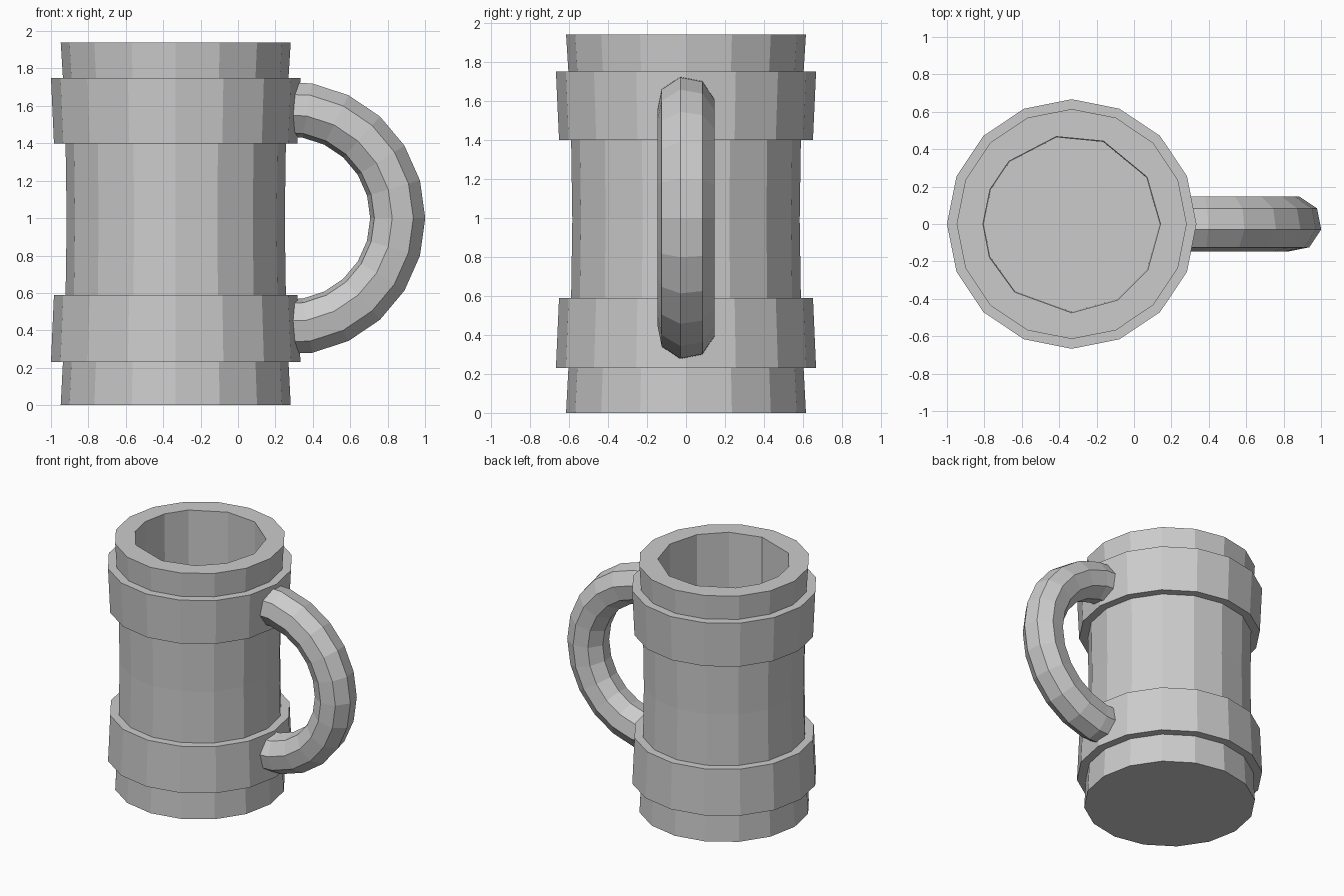
import bpy, bmesh
from math import sin, cos, radians, pi

if "Cube" in bpy.data.objects:
    bpy.data.objects.remove(bpy.data.objects["Cube"])

SIDES = 16
BODY_X = -0.333

grey = bpy.data.materials.new("plain grey")
grey.use_nodes = True
colour = (0.6, 0.6, 0.6, 1)
grey.diffuse_color = colour
grey.node_tree.nodes["Principled BSDF"].inputs["Base Color"].default_value = colour


def finish(bm, name):
    bmesh.ops.recalc_face_normals(bm, faces=bm.faces)
    mesh = bpy.data.meshes.new(name)
    bm.to_mesh(mesh)
    bm.free()
    mesh.materials.append(grey)
    obj = bpy.data.objects.new(name, mesh)
    bpy.context.collection.objects.link(obj)
    return obj


def loft(name, rings):
    """Skin a list of point rings and cap both ends."""
    bm = bmesh.new()
    loops = [[bm.verts.new(p) for p in ring] for ring in rings]
    for a, b in zip(loops, loops[1:]):
        n = len(a)
        for i in range(n):
            j = (i + 1) % n
            bm.faces.new((a[i], a[j], b[j], b[i]))
    bm.faces.new(loops[0][::-1])
    bm.faces.new(loops[-1])
    return finish(bm, name)


def ring(radius, z, angles):
    return [(BODY_X + radius * cos(a), radius * sin(a), z) for a in angles]


even = [2 * pi * i / SIDES for i in range(SIDES)]

# Barrel with raised bands, slightly waisted
profile = [(0.615, 0), (0.603, 0.23), (0.667, 0.23), (0.651, 0.59),
           (0.589, 0.59), (0.583, 0.99), (0.589, 1.4), (0.651, 1.4),
           (0.667, 1.75), (0.603, 1.75), (0.615, 1.94)]
body = loft("mug_body", [ring(r, z, even) for r, z in profile])

# Hollow interior with uneven facets
facets = [radians(a) for a in (0, 32, 69, 100, 135, 157, 180, 202, 230, 270, 301, 329)]
hollow = loft("hollow_cutter", [ring(0.47, 0.15, facets), ring(0.475, 2.1, facets)])
hollow.hide_render = True
hollow.hide_viewport = True
cut = body.modifiers.new("hollow", "BOOLEAN")
cut.operation = "DIFFERENCE"
cut.solver = "EXACT"
cut.object = hollow

# Handle: an eight-sided tube swept round an arc, ends sunk in the wall
STEPS = 12
tube = []
for s in range(STEPS + 1):
    t = radians(-96 + 192 * s / STEPS)
    section = []
    for k in range(8):
        p = radians(45 * k - 11.25)
        reach = 0.584 + 0.15 * cos(p)
        section.append((0.27 + reach * cos(t), 0.15 * sin(p), 1.0 + reach * sin(t)))
    tube.append(section)
loft("handle", tube)
